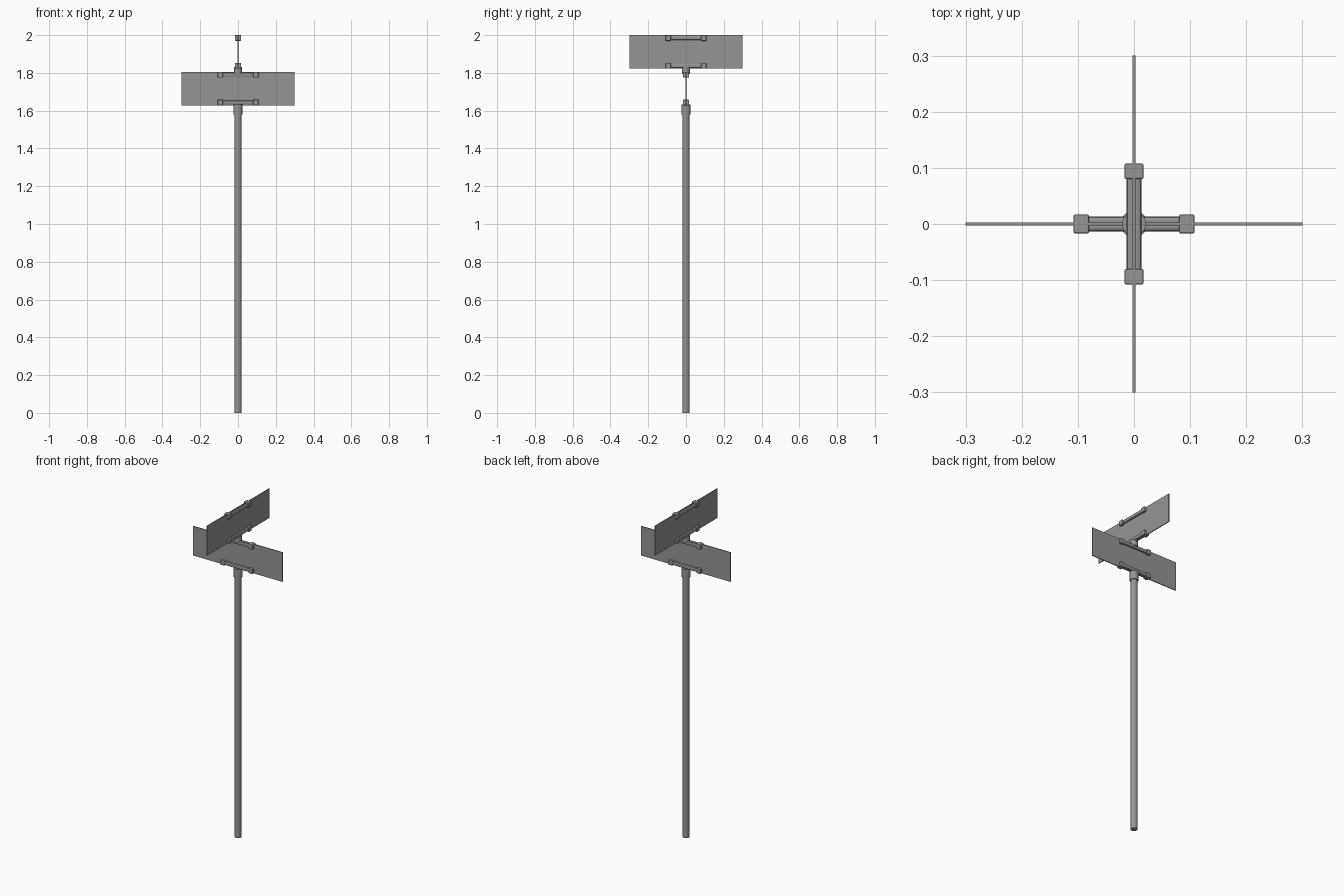
import bpy
from math import pi, radians

cube = bpy.data.objects.get("Cube")
if cube:
    bpy.data.objects.remove(cube, do_unlink=True)

grey = bpy.data.materials.new("metal grey")
grey.use_nodes = True
colour = (0.3, 0.3, 0.3, 1)
grey.diffuse_color = colour
grey.node_tree.nodes["Principled BSDF"].inputs["Base Color"].default_value = colour


def finish(name):
    ob = bpy.context.object
    ob.name = name
    ob.data.materials.append(grey)
    return ob


def box(name, size, loc, turn=0, bevel=0):
    bpy.ops.mesh.primitive_cube_add(size=1, location=loc)
    ob = finish(name)
    ob.scale = size
    bpy.ops.object.transform_apply(location=False, rotation=False, scale=True)
    ob.rotation_euler.z = turn
    if bevel:
        mod = ob.modifiers.new("bevel", 'BEVEL')
        mod.width = bevel
        mod.segments = 2
    return ob


def tube(name, radius, low, high):
    bpy.ops.mesh.primitive_cylinder_add(vertices=24, radius=radius, depth=high - low,
                                        location=(0, 0, (low + high) / 2))
    ob = finish(name)
    bpy.ops.object.shade_smooth_by_angle(angle=radians(35))
    return ob


def clamp(name, z, turn):
    # Rounded bar with a wider block at each end
    box(name + "_bar", (0.19, 0.026, 0.022), (0, 0, z), turn, 0.006)
    for side, end in ((-1, "a"), (1, "b")):
        along = side * 0.094
        loc = (0, along, z) if turn else (along, 0, z)
        box(name + "_end_" + end, (0.028, 0.034, 0.03), loc, turn, 0.003)


def sign(name, low, high, turn):
    # Thin blade held by a clamp along each long edge
    box(name + "_blade", (0.6, 0.005, high - low), (0, 0, (low + high) / 2), turn)
    clamp(name + "_bottom_clamp", low + 0.015, turn)
    clamp(name + "_top_clamp", high - 0.015, turn)


# Post and socket
tube("post", 0.019, 0, 1.6)
tube("post_socket", 0.024, 1.58, 1.632)

# Crossed signs and the joint between them
sign("lower_sign", 1.628, 1.806, 0)
sign("upper_sign", 1.822, 2.0, pi / 2)
tube("sign_joint", 0.021, 1.795, 1.83)
